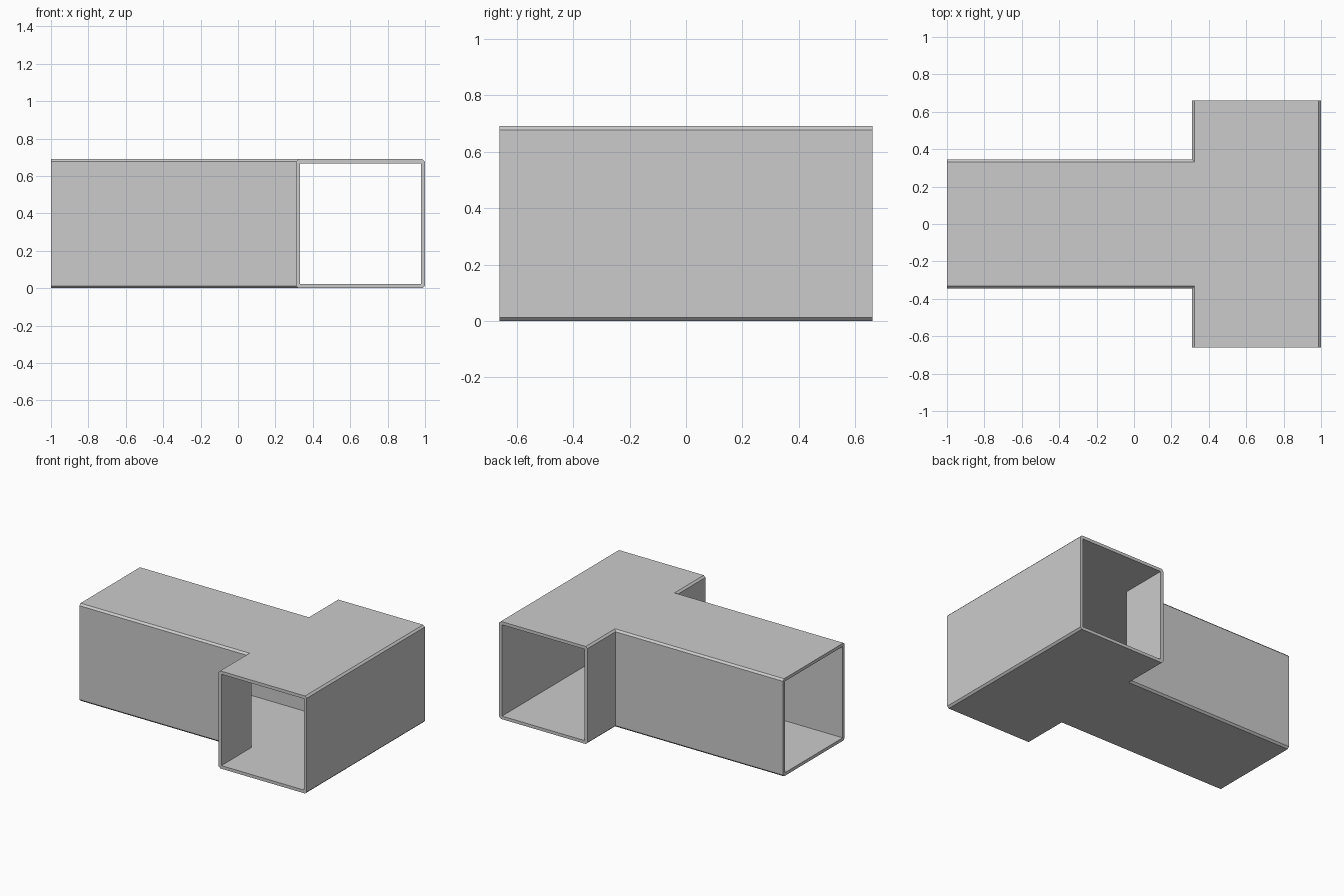
import bpy, bmesh

if "Cube" in bpy.data.objects:
    bpy.data.objects.remove(bpy.data.objects["Cube"])

END, HALF_W, LENGTH = 0.66, 0.345, 1.0   # main duct half length, branch half width, x extent
X0, H = 0.31, 0.69                       # main duct left face, height
WALL, CHAMFER = 0.022, 0.013


def outline(d):
    """T-shaped plan with side walls moved inwards by d; open ends stay put."""
    w, x0, x1 = HALF_W - d, X0 + d, LENGTH - d
    return [(-LENGTH, -w), (x0, -w), (x0, -END), (x1, -END),
            (x1, END), (x0, END), (x0, w), (-LENGTH, w)]


bm = bmesh.new()


def loop(d, z):
    return [bm.verts.new((x, y, z)) for x, y in outline(d)]


# Outer skin levels (chamfered long edges) and inner skin levels
outer = [loop(CHAMFER, 0), loop(0, CHAMFER), loop(0, H - CHAMFER), loop(CHAMFER, H)]
inner = [loop(WALL, WALL), loop(WALL, H - WALL)]
lo, hi = inner

# Floor and roof, outside and inside
for lp in (outer[0], outer[3], lo, hi):
    bm.faces.new(lp)

OPEN_EDGES = (2, 4, 7)
for i in range(8):
    j = (i + 1) % 8
    if i not in OPEN_EDGES:
        # Side walls with chamfers
        for a, b in zip(outer, outer[1:]):
            bm.faces.new((a[i], a[j], b[j], b[i]))
        bm.faces.new((lo[i], hi[i], hi[j], lo[j]))
    else:
        # Rim around an open end
        o0, o1, o2, o3 = outer
        bm.faces.new((o0[i], o0[j], lo[j], lo[i]))
        bm.faces.new((o3[i], hi[i], hi[j], o3[j]))
        for k in (i, j):
            bm.faces.new((o1[k], o2[k], hi[k], lo[k]))
            bm.faces.new((o0[k], o1[k], lo[k]))
            bm.faces.new((o2[k], o3[k], hi[k]))

bmesh.ops.recalc_face_normals(bm, faces=bm.faces)
mesh = bpy.data.meshes.new("tee_duct")
bm.to_mesh(mesh)
bm.free()
bpy.context.collection.objects.link(bpy.data.objects.new("tee_duct", mesh))
